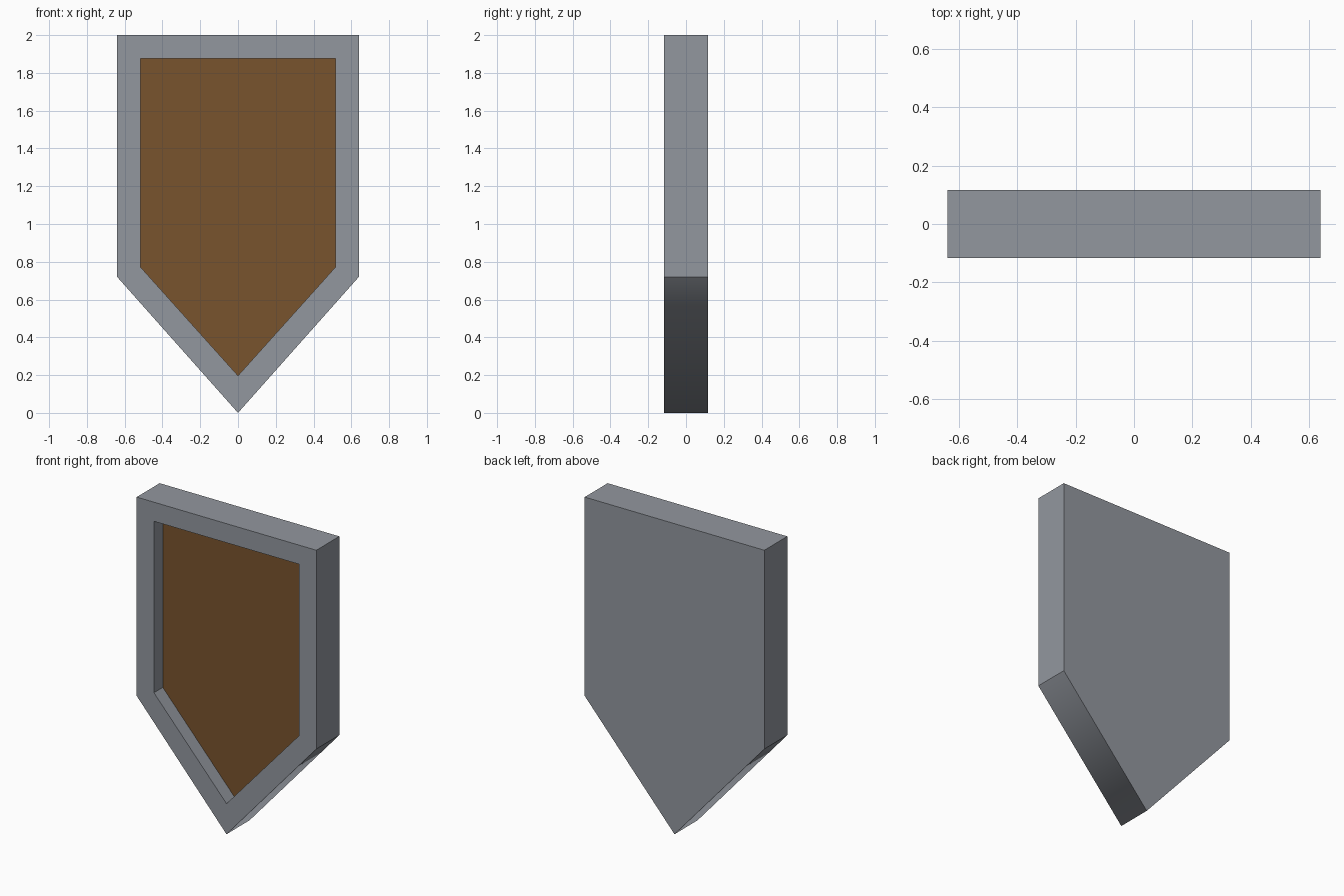
import bpy, bmesh

if "Cube" in bpy.data.objects:
    bpy.data.objects.remove(bpy.data.objects["Cube"])

HALF_DEPTH, RECESS = 0.117, 0.09


def material(name, rgb):
    m = bpy.data.materials.new(name)
    m.diffuse_color = (*rgb, 1)
    m.use_nodes = True
    m.node_tree.nodes["Principled BSDF"].inputs["Base Color"].default_value = m.diffuse_color
    return m


def outline(bm, y, half, top, shoulder, tip):
    """Ring of five points: a rectangle ending in a point."""
    pts = [(-half, top), (-half, shoulder), (0, tip), (half, shoulder), (half, top)]
    return [bm.verts.new((x, y, z)) for x, z in pts]


def bridge(bm, a, b):
    n = len(a)
    return [bm.faces.new((a[i], a[(i + 1) % n], b[(i + 1) % n], b[i])) for i in range(n)]


OUTER = (0.64, 2.0, 0.72, 0.0)
INNER = (0.517, 1.877, 0.773, 0.197)

bm = bmesh.new()
back = outline(bm, HALF_DEPTH, *OUTER)
front = outline(bm, -HALF_DEPTH, *OUTER)
lip = outline(bm, -HALF_DEPTH, *INNER)
floor = outline(bm, -HALF_DEPTH + RECESS, *INNER)

# Back, outer rim, front border and recess walls
bm.faces.new(back)
rim = bridge(bm, back, front)
bridge(bm, front, lip)
bridge(bm, lip, floor)
# Sunken wooden panel
panel = bm.faces.new(floor)
panel.material_index = 1
# The two lower rim faces shade softly into each other at the point
for f in rim[1:3]:
    f.smooth = True
bmesh.ops.recalc_face_normals(bm, faces=bm.faces)

mesh = bpy.data.meshes.new("shield")
bm.to_mesh(mesh)
bm.free()
mesh.materials.append(material("steel grey", (0.29, 0.31, 0.345)))
mesh.materials.append(material("wood brown", (0.19, 0.088, 0.027)))
bpy.context.collection.objects.link(bpy.data.objects.new("shield", mesh))
